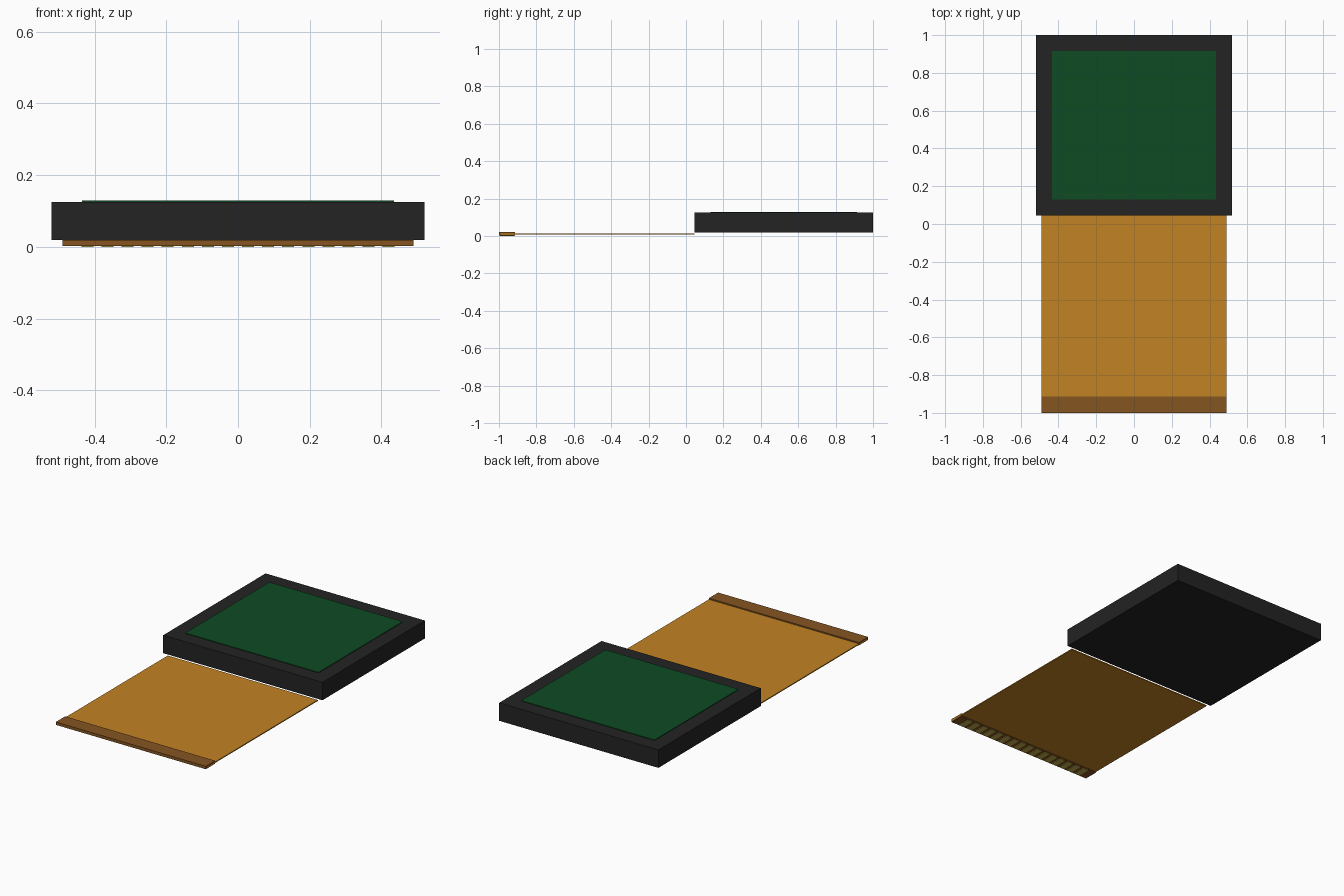
import bpy

cube = bpy.data.objects.get("Cube")
if cube:
    bpy.data.objects.remove(cube, do_unlink=True)


def material(name, r, g, b):
    mat = bpy.data.materials.new(name)
    mat.use_nodes = True
    mat.diffuse_color = (r, g, b, 1)
    mat.node_tree.nodes["Principled BSDF"].inputs["Base Color"].default_value = (r, g, b, 1)
    return mat


def box(name, mat, width, y, z, x=0.0):
    """Box centred on x, spanning the given y and z ranges."""
    bpy.ops.mesh.primitive_cube_add(
        size=1, location=(x, (y[0] + y[1]) / 2, (z[0] + z[1]) / 2))
    obj = bpy.context.object
    obj.name = name
    obj.scale = (width, y[1] - y[0], z[1] - z[0])
    bpy.ops.object.transform_apply(location=False, rotation=False, scale=True)
    obj.data.materials.append(mat)
    return obj


black = material("black_plastic", 0.017, 0.017, 0.017)
green = material("dark_green_screen", 0.0045, 0.069, 0.017)
amber = material("amber_film", 0.54, 0.225, 0.017)
brown = material("brown_stiffener", 0.235, 0.09, 0.015)
gold = material("gold_contact", 0.56, 0.44, 0.075)

# Display housing and raised screen
box("display_housing", black, 1.04, (0.045, 1.0), (0.019, 0.125))
box("screen", green, 0.87, (0.13, 0.915), (0.12, 0.129))

# Flat ribbon cable with stiffened end
box("ribbon_cable", amber, 0.98, (-0.99, 0.045), (0.007, 0.013))
box("cable_stiffener", brown, 0.98, (-1.0, -0.913), (0.003, 0.02))

# Row of contacts under the stiffened end
count, pitch = 16, 0.056
for i in range(count):
    box(f"contact_{i + 1}", gold, pitch * 0.6, (-0.995, -0.918), (0, 0.004),
        (i - (count - 1) / 2) * pitch)
